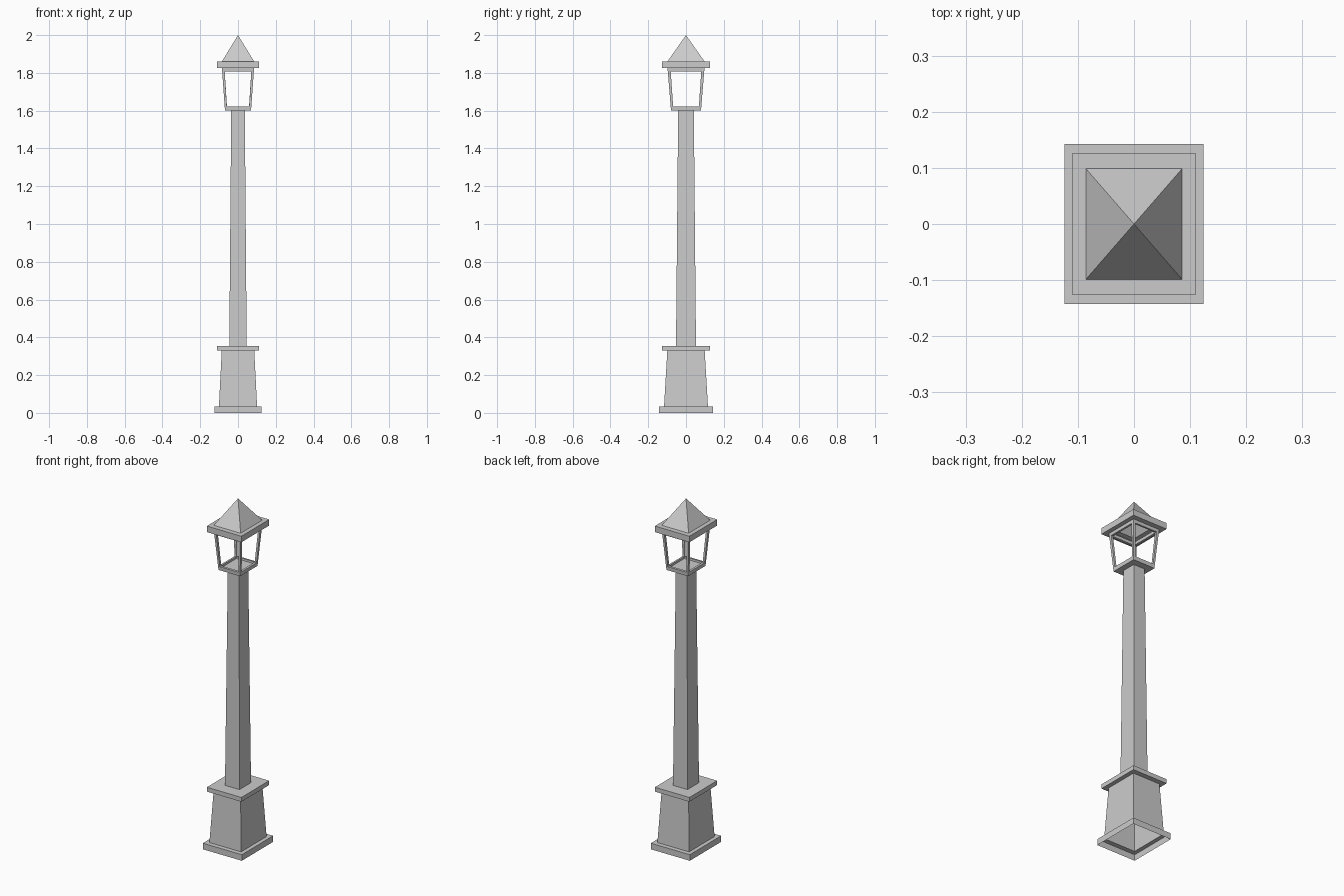
import bpy, bmesh
from mathutils import Vector

if "Cube" in bpy.data.objects:
    bpy.data.objects.remove(bpy.data.objects["Cube"])

RATIO = 1.15  # the post is a little deeper in y than wide in x
CORNERS = [(-1, -1), (1, -1), (1, 1), (-1, 1)]


def ring(half, z):
    return [Vector((sx * half, sy * half * RATIO, z)) for sx, sy in CORNERS]


def finish(bm, name):
    bmesh.ops.remove_doubles(bm, verts=bm.verts, dist=1e-5)
    mesh = bpy.data.meshes.new(name)
    bm.to_mesh(mesh)
    bm.free()
    ob = bpy.data.objects.new(name, mesh)
    bpy.context.collection.objects.link(ob)
    return ob


def square_turned(name, profile):
    """Four-sided shell from a (half width, z) profile listed upward."""
    bm = bmesh.new()
    rings = [[bm.verts.new(p) for p in ring(h, z)] for h, z in profile]
    for (h, _), lo, up in zip(profile[1:], rings, rings[1:]):
        for k in range(4):
            n = (k + 1) % 4
            if h == 0:
                bm.faces.new((lo[k], lo[n], up[k]))
            else:
                bm.faces.new((lo[k], lo[n], up[n], up[k]))
    return finish(bm, name)


# Pedestal: open-bottomed plinth, tapered body and cap
square_turned("pedestal", [(0.124, 0), (0.124, 0.035), (0.101, 0.035),
                           (0.086, 0.33), (0.11, 0.33), (0.11, 0.355),
                           (0.046, 0.355)])

# Tapered pole
square_turned("pole", [(0.046, 0.355), (0.036, 1.6)])

# Lantern: four window frames and a floor, thickened inward
Z0, Z1, BAR = 1.6, 1.825, 0.08
bottom, top = ring(0.069, Z0), ring(0.085, Z1)
bm = bmesh.new()
bm.faces.new([bm.verts.new(p) for p in reversed(bottom)])
for k in range(4):
    n = (k + 1) % 4

    def at(u, z):
        t = (z - Z0) / (Z1 - Z0)
        return bottom[k].lerp(bottom[n], u).lerp(top[k].lerp(top[n], u), t)

    outer = [bm.verts.new(at(u, z)) for u, z in
             ((0, Z0), (1, Z0), (1, Z1), (0, Z1))]
    inner = [bm.verts.new(at(u, z)) for u, z in
             ((BAR, 1.622), (1 - BAR, 1.622), (1 - BAR, 1.807), (BAR, 1.807))]
    for i in range(4):
        j = (i + 1) % 4
        bm.faces.new((outer[i], outer[j], inner[j], inner[i]))
lantern = finish(bm, "lantern_frame")
mod = lantern.modifiers.new("thickness", 'SOLIDIFY')
mod.thickness = 0.012
mod.offset = -1
mod.use_even_offset = True

# Roof: overhanging eave and pyramid, open underneath
square_turned("roof", [(0.085, 1.825), (0.11, 1.825), (0.11, 1.86),
                       (0.0857, 1.86), (0, 2.0)])
